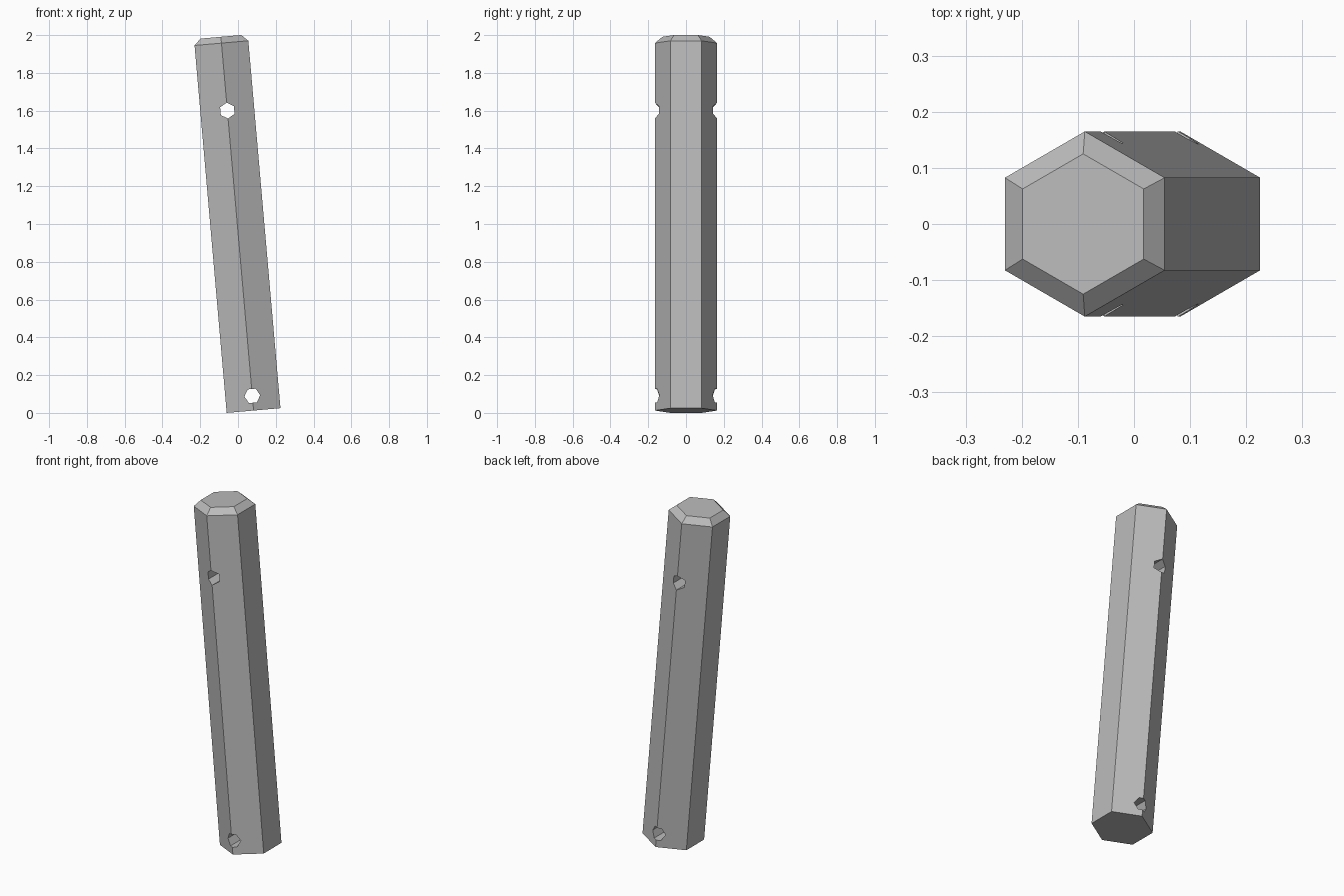
import bpy
import bmesh
from math import cos, sin, pi, radians
from mathutils import Matrix

cube = bpy.data.objects.get("Cube")
if cube:
    bpy.data.objects.remove(cube, do_unlink=True)

grey = bpy.data.materials.new("plain grey")
grey.use_nodes = True
colour = (0.5, 0.5, 0.5, 1)
grey.diffuse_color = colour
grey.node_tree.nodes["Principled BSDF"].inputs["Base Color"].default_value = colour

# The whole part leans sideways from the centre of its foot
LEAN = Matrix.Translation((0.0825, 0, 0.0125)) @ Matrix.Rotation(radians(-5), 4, "Y")


def hex_solid(name, sections, start, place):
    """Stack six-sided rings of (height, radius) and cap both ends."""
    bm = bmesh.new()
    rings = []
    for z, r in sections:
        angles = [start + i * pi / 3 for i in range(6)]
        rings.append([bm.verts.new((r * cos(a), r * sin(a), z)) for a in angles])
    for low, high in zip(rings, rings[1:]):
        for i in range(6):
            j = (i + 1) % 6
            bm.faces.new((low[i], low[j], high[j], high[i]))
    bm.faces.new(rings[0][::-1])
    bm.faces.new(rings[-1])
    bm.transform(place)
    bmesh.ops.recalc_face_normals(bm, faces=bm.faces)
    mesh = bpy.data.meshes.new(name)
    bm.to_mesh(mesh)
    bm.free()
    mesh.materials.append(grey)
    obj = bpy.data.objects.new(name, mesh)
    bpy.context.collection.objects.link(obj)
    return obj


# Hexagonal post with a bevelled top
post = hex_solid("post", [(0, 0.165), (1.9525, 0.165), (1.986, 0.125)], pi / 2, LEAN)

# Two hexagonal holes bored from front to back, the upper one point up
for name, height, start in (("lower_hole", 0.078, 0), ("upper_hole", 1.594, pi / 2)):
    place = LEAN @ Matrix.Translation((0, 0, height)) @ Matrix.Rotation(pi / 2, 4, "X")
    cutter = hex_solid(name, [(-0.3, 0.042), (0.3, 0.042)], start, place)
    cutter.hide_render = True
    cut = post.modifiers.new(name, "BOOLEAN")
    cut.operation = "DIFFERENCE"
    cut.solver = "EXACT"
    cut.object = cutter
    bpy.context.view_layer.objects.active = post
    bpy.ops.object.modifier_apply(modifier=cut.name)
    bpy.data.objects.remove(cutter, do_unlink=True)
